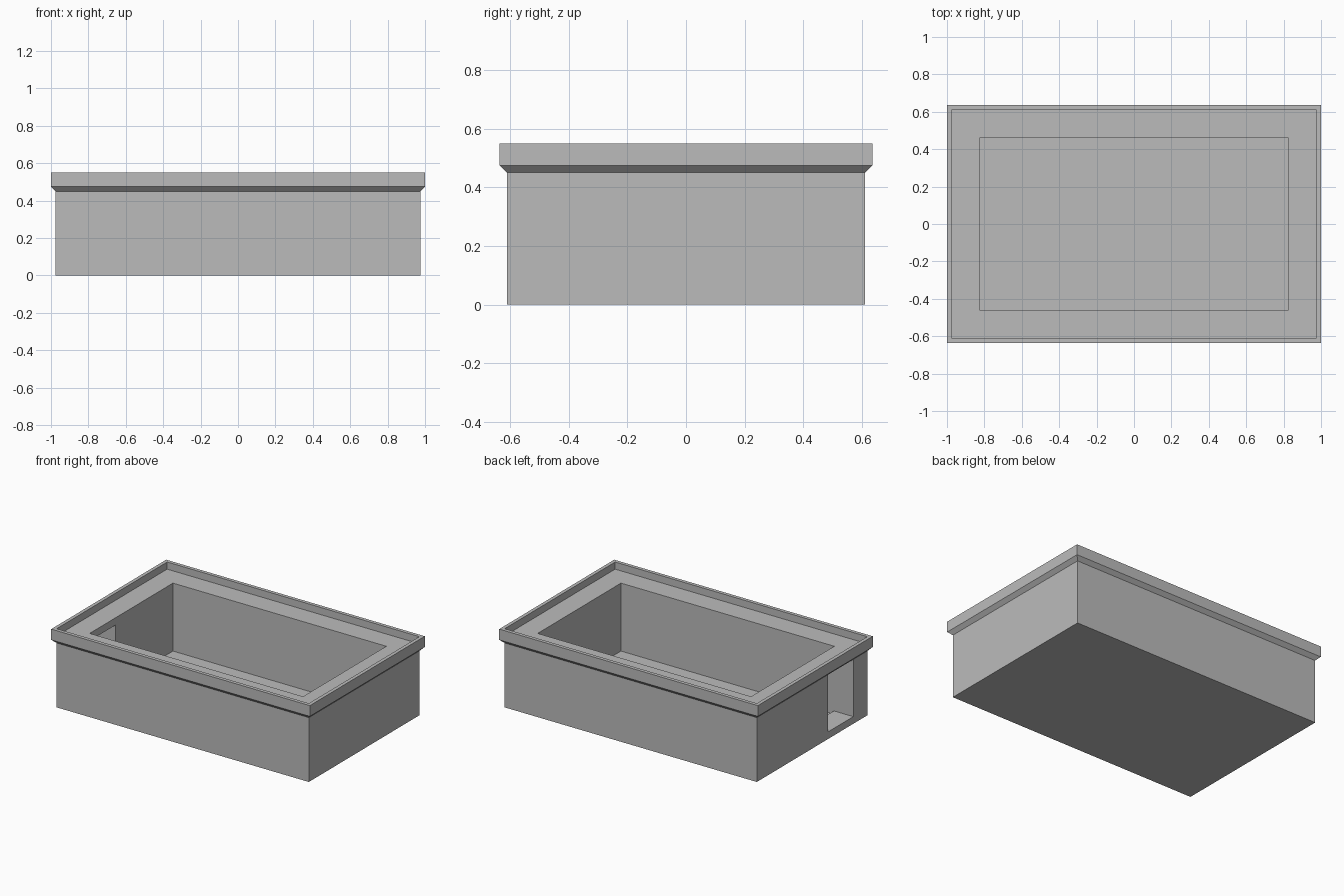
import bpy
import bmesh

cube = bpy.data.objects.get("Cube")
if cube:
    bpy.data.objects.remove(cube, do_unlink=True)

# Plain grey material
grey = bpy.data.materials.new("plain_grey")
grey.use_nodes = True
colour = (0.5, 0.5, 0.5, 1)
grey.diffuse_color = colour
grey.node_tree.nodes["Principled BSDF"].inputs["Base Color"].default_value = colour


def make_object(name, bm):
    bmesh.ops.recalc_face_normals(bm, faces=bm.faces[:])
    mesh = bpy.data.meshes.new(name)
    bm.to_mesh(mesh)
    bm.free()
    mesh.materials.append(grey)
    obj = bpy.data.objects.new(name, mesh)
    bpy.context.collection.objects.link(obj)
    return obj


def rectangular_shell(name, half_x, half_y, profile):
    """Sweep an (offset, height) wall profile around a rectangle, capping both ends."""
    bm = bmesh.new()
    rings = []
    for offset, z in profile:
        x, y = half_x + offset, half_y + offset
        rings.append([bm.verts.new((sx * x, sy * y, z))
                      for sx, sy in ((-1, -1), (1, -1), (1, 1), (-1, 1))])
    for low, high in zip(rings, rings[1:]):
        for i in range(4):
            j = (i + 1) % 4
            bm.faces.new((low[i], low[j], high[j], high[i]))
    bm.faces.new(rings[0])
    bm.faces.new(rings[-1])
    return make_object(name, bm)


def box(name, low, high):
    bm = bmesh.new()
    bmesh.ops.create_cube(bm, size=1)
    for v in bm.verts:
        v.co = [(a + b) / 2 + c * (b - a) for a, b, c in zip(low, high, v.co)]
    return make_object(name, bm)


# Open-topped walls with flared rim, inner ledge and sunken floor
walls = rectangular_shell("walls_with_rim", 0.975, 0.61, [
    (0, 0), (0, 0.45), (0.025, 0.475), (0.025, 0.55),
    (0, 0.55), (0, 0.5), (-0.15, 0.5), (-0.15, 0.025)])

# Doorway through the end wall
cutter = box("doorway_cutter", (-1.1, -0.455, 0.05), (-0.7, -0.175, 0.449))
cutter.hide_render = True
cut = walls.modifiers.new("doorway", 'BOOLEAN')
cut.operation = 'DIFFERENCE'
cut.solver = 'EXACT'
cut.object = cutter
bpy.context.view_layer.objects.active = walls
walls.select_set(True)
bpy.ops.object.modifier_apply(modifier=cut.name)
bpy.data.objects.remove(cutter, do_unlink=True)
